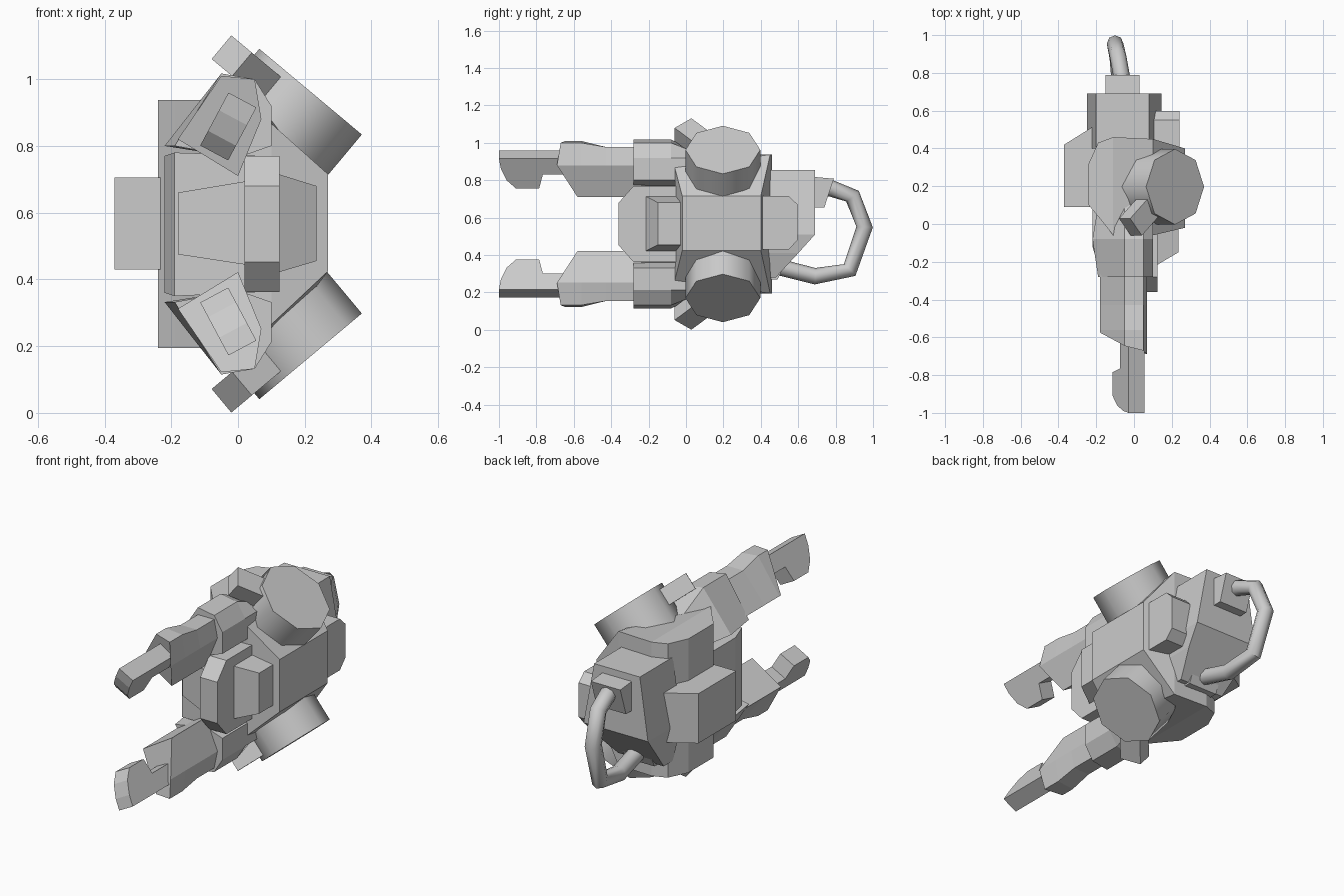
import bpy, bmesh, math
from mathutils import Vector, Matrix

MID = 0.566  # height of the horizontal mirror plane


def finish(bm, name, smooth=None):
    bmesh.ops.recalc_face_normals(bm, faces=bm.faces)
    me = bpy.data.meshes.new(name)
    bm.to_mesh(me)
    bm.free()
    ob = bpy.data.objects.new(name, me)
    bpy.context.collection.objects.link(ob)
    if smooth:
        me.shade_smooth()
        me.set_sharp_from_angle(angle=math.radians(smooth))
    return ob


def flip(p):
    return Vector((p[0], p[1], 2 * MID - p[2]))


def loft(name, rings, smooth=None):
    """Closed skin through rings with equal point counts."""
    bm = bmesh.new()
    vs = [[bm.verts.new(p) for p in r] for r in rings]
    n = len(vs[0])
    bm.faces.new(vs[0])
    bm.faces.new(vs[-1])
    for a, b in zip(vs, vs[1:]):
        for i in range(n):
            j = (i + 1) % n
            bm.faces.new((a[i], a[j], b[j], b[i]))
    return finish(bm, name, smooth)


def loft_pair(name, rings, smooth=None):
    loft("upper_" + name, rings, smooth)
    loft("lower_" + name, [[flip(p) for p in r] for r in rings], smooth)


def rect_x(x, y0, y1, z0, z1):
    return [(x, y0, z0), (x, y1, z0), (x, y1, z1), (x, y0, z1)]


def prism_x(name, x0, x1, prof):
    return loft(name, [[(x, y, z) for y, z in prof] for x in (x0, x1)])


# main body, tapered towards both sides
loft("main_body", [
    rect_x(0.27, -0.02, 0.40, 0.425, 0.715),
    [(0.10, -0.06, 0.265), (0.10, 0.45, 0.195), (0.10, 0.45, 0.937), (0.10, -0.06, 0.867)],
    rect_x(-0.11, -0.06, 0.46, 0.195, 0.937),
    rect_x(-0.19, 0.04, 0.43, 0.195, 0.937),
    rect_x(-0.24, 0.10, 0.32, 0.195, 0.937)])

# front block, centre plate and tapered inserts
loft("front_block", [
    rect_x(0.05, -0.24, 0.1, 0.36, 0.772),
    rect_x(-0.19, -0.22, 0.1, 0.35, 0.78),
    rect_x(-0.22, -0.12, 0.1, 0.36, 0.77)])
prism_x("centre_plate", 0.02, 0.125, [
    (-0.36, 0.452), (-0.36, 0.68), (-0.28, 0.77), (0.05, 0.77), (0.05, 0.362), (-0.28, 0.362)])
loft("right_insert", [rect_x(0.10, -0.23, 0.02, 0.415, 0.722),
                      rect_x(0.235, -0.15, 0.02, 0.455, 0.68)])
loft("left_insert", [rect_x(0.03, -0.30, 0.02, 0.443, 0.695),
                     rect_x(-0.18, -0.23, 0.02, 0.475, 0.66)])

# side blocks
loft("left_side_block", [[(x, y, z) for x, y in
                          ((-0.37, 0.09), (-0.37, 0.42), (-0.21, 0.52), (-0.15, 0.40), (-0.15, 0.09))]
                         for z in (0.43, 0.705)])
prism_x("right_rear_block", 0.05, 0.24, [
    (0.35, 0.43), (0.55, 0.43), (0.597, 0.48), (0.597, 0.67), (0.55, 0.715), (0.35, 0.715)])

# rear housing, flaring downwards then cut away below
loft("rear_housing", [
    [(-0.20, 0.40, 0.855), (0.08, 0.40, 0.855), (0.08, 0.69, 0.855), (-0.20, 0.69, 0.855)],
    [(-0.25, 0.40, 0.51), (0.145, 0.40, 0.51), (0.145, 0.69, 0.51), (-0.25, 0.69, 0.51)],
    [(-0.23, 0.40, 0.41), (0.125, 0.40, 0.41), (0.125, 0.60, 0.41), (-0.23, 0.60, 0.41)],
    [(-0.20, 0.40, 0.28), (0.08, 0.40, 0.28), (0.08, 0.48, 0.28), (-0.20, 0.48, 0.28)]])

# handle mounts and bent tube handle
prism_x("upper_handle_mount", -0.15, 0.03, [
    (0.66, 0.82), (0.79, 0.808), (0.74, 0.655), (0.66, 0.655)])
prism_x("lower_handle_mount", -0.15, 0.03, [
    (0.43, 0.27), (0.49, 0.27), (0.545, 0.38), (0.60, 0.43), (0.43, 0.43)])
path = [(-0.06, 0.70, 0.77), (-0.065, 0.78, 0.755), (-0.085, 0.89, 0.715), (-0.10, 0.955, 0.55),
        (-0.085, 0.875, 0.32), (-0.07, 0.69, 0.287), (-0.06, 0.50, 0.335)]
rings = []
for i, p in enumerate(path):
    a, b = Vector(path[max(i - 1, 0)]), Vector(path[min(i + 1, len(path) - 1)])
    t = (b - a).normalized()
    side = (Vector((1, 0, 0)) - t * t.x).normalized()
    up = t.cross(side)
    rings.append([Vector(p) + 0.044 * (side * math.cos(k * math.pi / 4) + up * math.sin(k * math.pi / 4))
                  for k in range(8)])
loft("tube_handle", rings, 50)

# octagonal drums with radial lugs, in a tilted frame (u, y, n)
C = Vector((0.2175, 0.197, 0.9625))
U, N, Y = Vector((0.768, 0, -0.642)), Vector((0.642, 0, 0.768)), Vector((0, 1, 0))
octagon = [(0.2 * math.cos(k * math.pi / 4), 0.2 * math.sin(k * math.pi / 4)) for k in range(8)]
loft_pair("drum", [[C + U * u + Y * v + N * n for u, v in octagon] for n in (0, -0.2)], 50)
lug = [(-0.21, -0.258), (-0.29, -0.168), (-0.14, -0.038), (-0.06, -0.128)]
loft_pair("drum_lug", [[C + U * u + Y * v + N * n for u, v in lug] for n in (-0.023, -0.115)])

# arm collars
collar = [(-0.19, 0.80), (0.0, 0.765), (0.10, 0.80), (0.10, 0.92), (0.05, 1.0), (-0.05, 1.017)]
loft_pair("arm_collar", [
    [(x, -0.28, z) for x, z in collar],
    [(x - (0.03 if x < -0.1 else 0), -0.08, z) for x, z in collar],
    [(x, 0.10, min(z, 0.93)) for x, z in collar]])

# forearms with slanted front ends
arm = [(-0.18, 0.82), (0.0, 0.71), (0.07, 0.88), (0.05, 1.0), (-0.05, 1.01)]
front_y = [-0.575, -0.58, -0.69, -0.67, -0.645]
low = [(x, min(z, 0.978)) for x, z in arm]
loft_pair("forearm", [
    [(x, y, z) for (x, z), y in zip(arm, front_y)],
    [(x, -0.56, z) for x, z in arm],
    [(x, -0.43, z) for x, z in low],
    [(x, -0.22, z) for x, z in low]])

# claw prongs with an inward tooth, tilted like the forearms
T, H = Vector((0.88, 0, -0.47)), Vector((-0.47, 0, -0.88))
O = Vector((0.055, 0, 0.915))
prong = [(-0.5, 0), (-1.0, 0), (-0.99, 0.06), (-0.96, 0.13), (-0.91, 0.18), (-0.785, 0.18),
         (-0.765, 0.095), (-0.5, 0.095)]
loft_pair("claw_prong", [[O + Y * y + H * h - T * t for y, h in prong] for t in (0, 0.095)])
